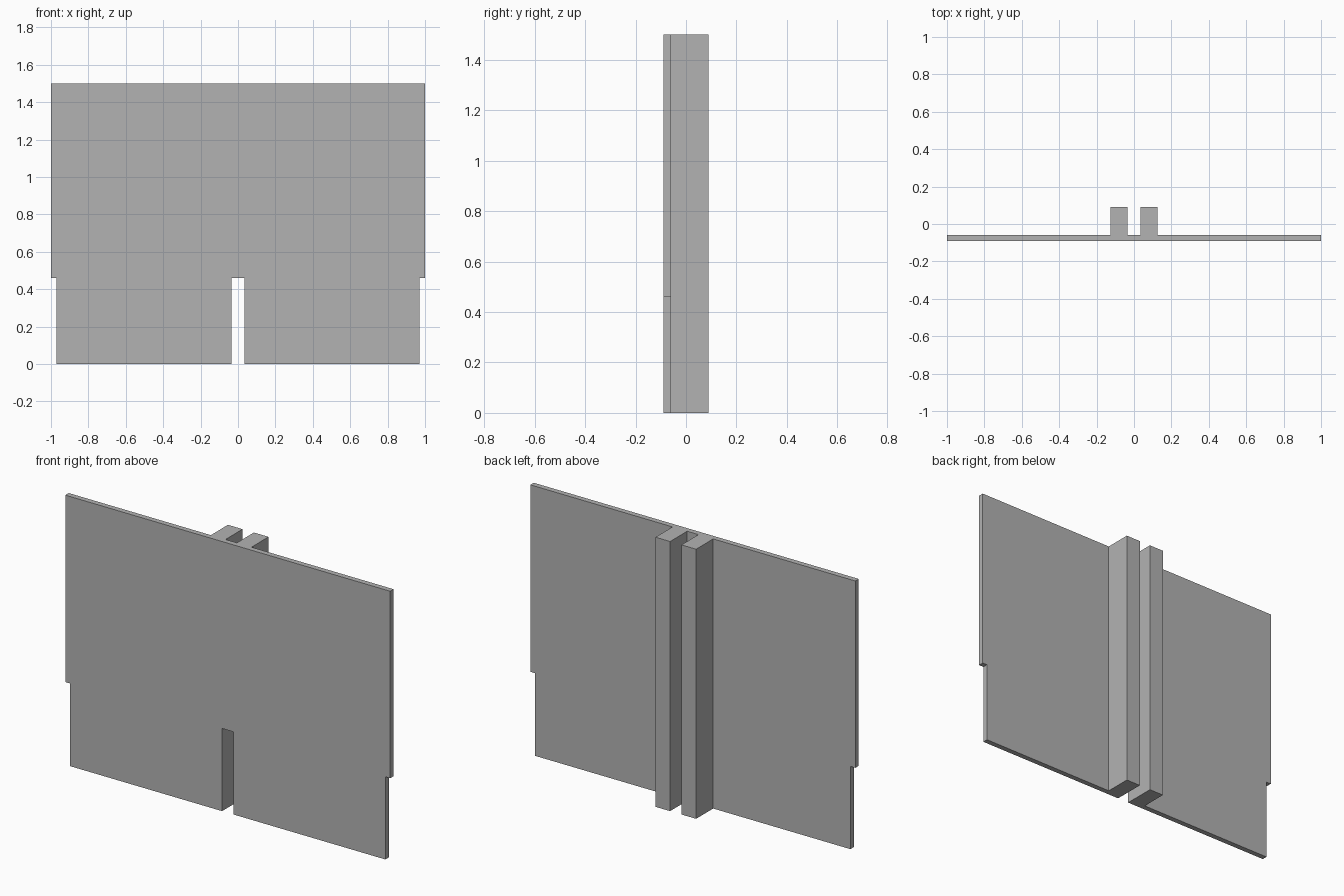
import bpy
import bmesh

cube = bpy.data.objects.get("Cube")
if cube:
    bpy.data.objects.remove(cube, do_unlink=True)

# Main dimensions
HEIGHT = 1.5
NOTCH_Z = 0.46
FRONT_Y, PANEL_BACK_Y, RAIL_BACK_Y = -0.09, -0.06, 0.09
SLOT_X, RAIL_X, LOWER_X, EDGE_X = 0.035, 0.125, 0.97, 1.0

grey = bpy.data.materials.new("plain grey")
grey.use_nodes = True
colour = (0.45, 0.45, 0.45, 1)
grey.diffuse_color = colour
grey.node_tree.nodes["Principled BSDF"].inputs["Base Color"].default_value = colour


def extrude_outline(name, outline, y0, y1):
    """Extrude an x-z outline from y0 back to y1."""
    bm = bmesh.new()
    face = bm.faces.new([bm.verts.new((x, y0, z)) for x, z in outline])
    grown = bmesh.ops.extrude_face_region(bm, geom=[face])
    moved = [v for v in grown["geom"] if isinstance(v, bmesh.types.BMVert)]
    bmesh.ops.translate(bm, verts=moved, vec=(0, y1 - y0, 0))
    bmesh.ops.recalc_face_normals(bm, faces=bm.faces)
    mesh = bpy.data.meshes.new(name)
    bm.to_mesh(mesh)
    bm.free()
    mesh.materials.append(grey)
    obj = bpy.data.objects.new(name, mesh)
    bpy.context.collection.objects.link(obj)
    return obj


# Panel with a central bottom slot and stepped lower edges
half = [(SLOT_X, NOTCH_Z), (SLOT_X, 0), (LOWER_X, 0),
        (LOWER_X, NOTCH_Z), (EDGE_X, NOTCH_Z), (EDGE_X, HEIGHT)]
panel_outline = half + [(-x, z) for x, z in reversed(half)]
extrude_outline("panel", panel_outline, FRONT_Y, PANEL_BACK_Y)

# Pair of upright rails on the back
for name, side in (("left_rail", 1), ("right_rail", -1)):
    a, b = side * SLOT_X, side * RAIL_X
    extrude_outline(name, [(a, 0), (b, 0), (b, HEIGHT), (a, HEIGHT)],
                    PANEL_BACK_Y, RAIL_BACK_Y)
